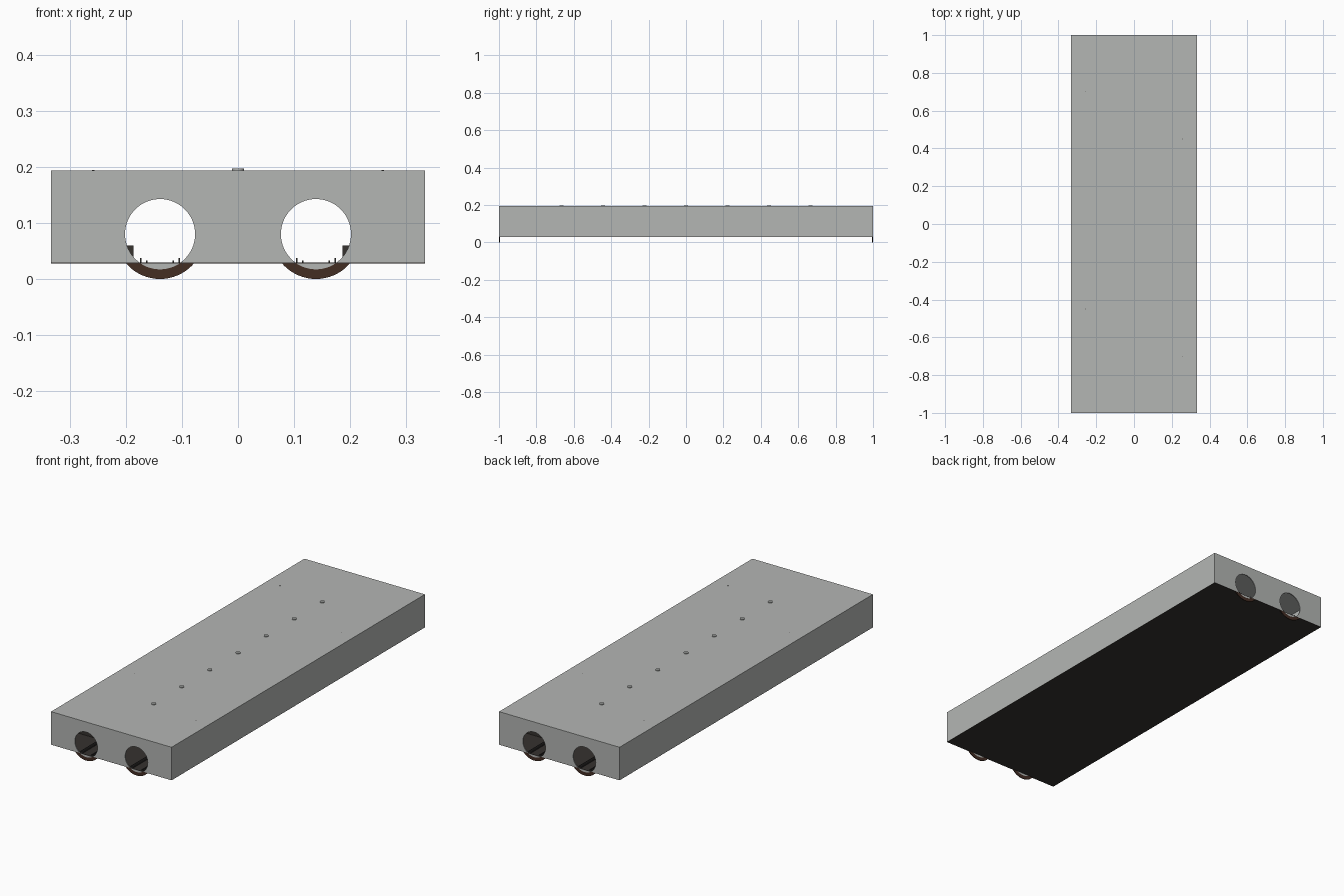
import bpy, bmesh, math

if "Cube" in bpy.data.objects:
    bpy.data.objects.remove(bpy.data.objects["Cube"])

# Overall sizes
W, L = 0.333, 1.0            # half width, half length
Z0, Z1 = 0.028, 0.193        # underside and roof top
CX, CZ = 0.139, 0.08         # tunnel mouth centre
R_IN, R_OUT = 0.0625, 0.08
T = 0.005                    # shell thickness
FLOOR = Z0 + 0.001


def material(name, rgb):
    m = bpy.data.materials.new(name)
    lin = [((c / 255 + 0.055) / 1.055) ** 2.4 for c in rgb]
    m.diffuse_color = (*lin, 1)
    m.use_nodes = True
    m.node_tree.nodes["Principled BSDF"].inputs["Base Color"].default_value = m.diffuse_color
    return m


concrete = material("concrete grey", (180, 182, 180))
dark = material("dark floor", (54, 50, 47))
brown = material("brown portal", (68, 46, 36))
steel = material("rail steel", (60, 58, 57))


def finish(name, bm, mat):
    bmesh.ops.recalc_face_normals(bm, faces=bm.faces)
    me = bpy.data.meshes.new(name)
    bm.to_mesh(me)
    bm.free()
    me.materials.append(mat)
    ob = bpy.data.objects.new(name, me)
    bpy.context.collection.objects.link(ob)
    return ob


def box(name, x0, x1, y0, y1, z0, z1, mat):
    bm = bmesh.new()
    bmesh.ops.create_cube(bm, size=1)
    for v in bm.verts:
        v.co = ((x0 + x1) / 2 + v.co.x * (x1 - x0),
                (y0 + y1) / 2 + v.co.y * (y1 - y0),
                (z0 + z1) / 2 + v.co.z * (z1 - z0))
    return finish(name, bm, mat)


def rod(name, x, y, r, z0, z1, mat, n=16):
    bm = bmesh.new()
    bmesh.ops.create_cone(bm, cap_ends=True, segments=n, radius1=r, radius2=r, depth=z1 - z0)
    bmesh.ops.translate(bm, vec=(x, y, (z0 + z1) / 2), verts=bm.verts)
    ob = finish(name, bm, mat)
    for p in ob.data.polygons:
        p.use_smooth = abs(p.normal.z) < 0.5
    return ob


def plate(name, outline, y0, y1, mat):
    """Extrude an x/z outline along y."""
    bm = bmesh.new()
    f = bm.faces.new([bm.verts.new((x, y0, z)) for x, z in outline])
    res = bmesh.ops.extrude_face_region(bm, geom=[f])
    verts = [g for g in res["geom"] if isinstance(g, bmesh.types.BMVert)]
    bmesh.ops.translate(bm, vec=(0, y1 - y0, 0), verts=verts)
    bmesh.ops.triangulate(bm, faces=[f for f in bm.faces if len(f.verts) > 4])
    return finish(name, bm, mat)


def arc(cx, r, a0, a1, n=48):
    return [(cx + r * math.cos(a0 + (a1 - a0) * i / n),
             CZ + r * math.sin(a0 + (a1 - a0) * i / n)) for i in range(n + 1)]


def ring(name, cx, r0, r1, y0, y1, mat, n=64):
    bm = bmesh.new()
    rows = []
    for i in range(n):
        a = 2 * math.pi * i / n
        rows.append([bm.verts.new((cx + r * math.cos(a), y, CZ + r * math.sin(a)))
                     for r, y in ((r0, y0), (r1, y0), (r1, y1), (r0, y1))])
    for i in range(n):
        a, b = rows[i], rows[(i + 1) % n]
        for k in range(4):
            j = (k + 1) % 4
            bm.faces.new((a[k], a[j], b[j], b[k]))
    return finish(name, bm, mat)


# Station shell: floor, roof and long walls
box("floor", -W, W, -L, L, Z0, FLOOR, dark)
box("roof", -W, W, -L, L, Z1 - T, Z1, concrete)
for s in (-1, 1):
    xa, xb = sorted((s * W, s * (W - T)))
    box("side_wall", xa, xb, -L + T, L - T, FLOOR, Z1 - T, concrete)

    # Side platform, just inside the wall face
    xa, xb = sorted((s * 0.186, s * (W - 0.0003)))
    box("platform", xa, xb, -0.83, 0.83, FLOOR, 0.06, dark)

# End walls with two round mouths, cut off flat by the floor
drop = math.asin((CZ - FLOOR) / R_IN)
outline = [(-W, FLOOR)]
for cx in (-CX, CX):
    outline += arc(cx, R_IN, math.pi + drop, -drop)
outline += [(W, FLOOR), (W, Z1 - T), (-W, Z1 - T)]
low = math.acos((CZ - Z0) / (R_IN + 0.0005))
for s in (-1, 1):
    ya, yb = sorted((s * L, s * (L - T)))
    plate("end_wall", outline, ya, yb, concrete)
    for cx in (-CX, CX):
        # Thin portal ring and the sill filling its foot
        ring("portal_ring", cx, R_IN + 0.0004, R_OUT, ya + 0.0005, yb - 0.0005, brown)
        sill = arc(cx, R_IN + 0.0005, -math.pi / 2 - low, -math.pi / 2 + low, 20)
        plate("portal_sill", sill, ya + 0.0007, yb - 0.0007, concrete)

# Running rails and taller guard rails
for cx in (-CX, CX):
    for off, top in ((0.0235, 0.033), (0.034, 0.037)):
        for s in (-1, 1):
            x = cx + s * off
            box("rail", x - 0.0013, x + 0.0013, -L + T, L - T, FLOOR, top, steel)

# Centre columns, showing through the roof
for i in range(-3, 4):
    rod("column", 0, i * 0.222, 0.0107, FLOOR, 0.197, concrete)

# Slim platform posts, barely piercing the roof
for x, y in ((0.258, -0.7), (0.258, 0.45), (-0.258, 0.7), (-0.258, -0.45)):
    rod("platform_post", x, y, 0.002, 0.06, Z1 + 0.001, steel, 8)
